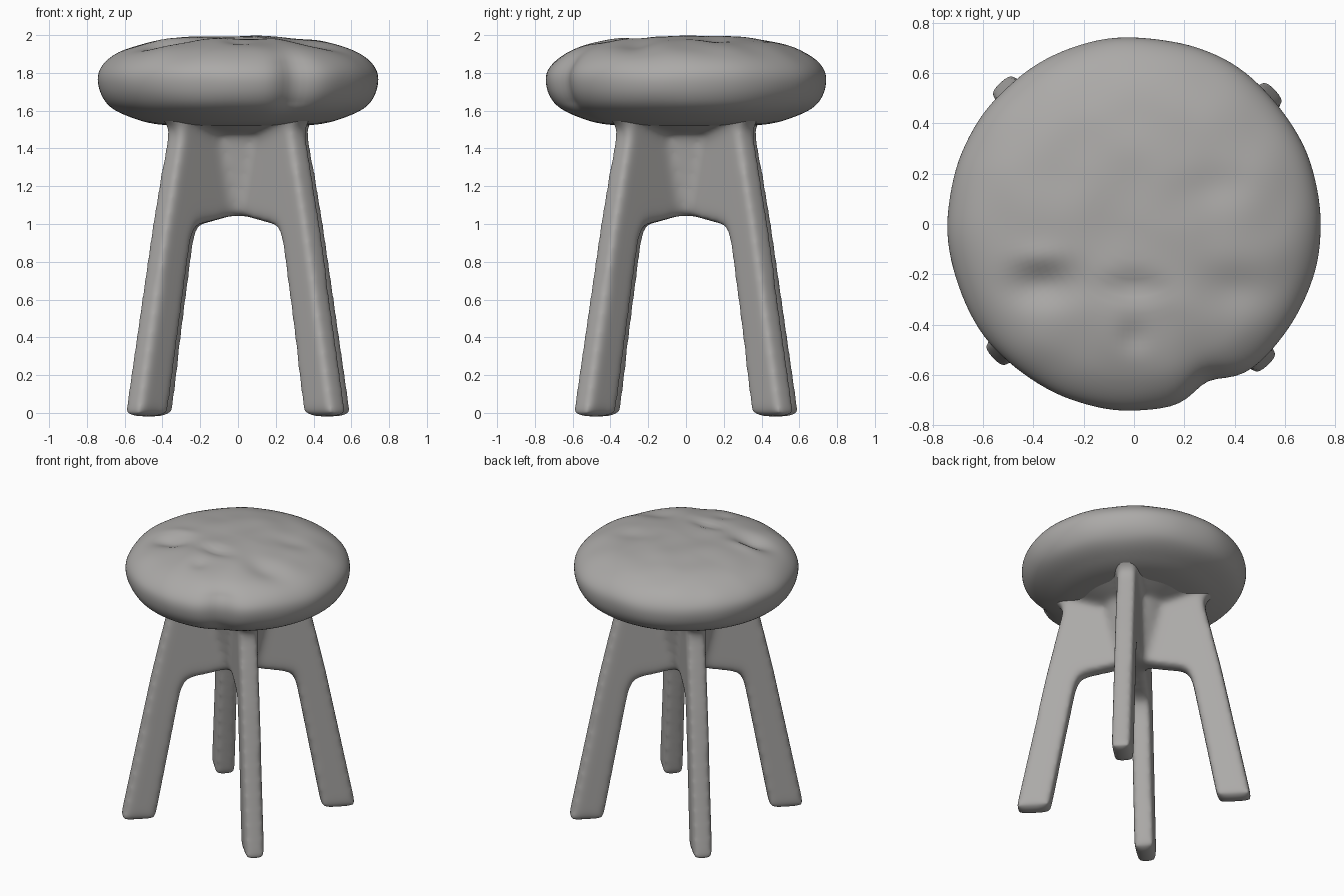
import bpy, bmesh, math
from mathutils import Vector, Matrix, noise

if "Cube" in bpy.data.objects:
    bpy.data.objects.remove(bpy.data.objects["Cube"])

# one flat stone-grey colour
grey = bpy.data.materials.new("warm grey")
grey.diffuse_color = (0.41, 0.40, 0.39, 1)
grey.use_nodes = True
grey.node_tree.nodes["Principled BSDF"].inputs["Base Color"].default_value = grey.diffuse_color


def make_object(name, bm):
    bmesh.ops.recalc_face_normals(bm, faces=bm.faces)
    for f in bm.faces:
        f.smooth = True
    mesh = bpy.data.meshes.new(name)
    bm.to_mesh(mesh)
    bm.free()
    mesh.materials.append(grey)
    ob = bpy.data.objects.new(name, mesh)
    bpy.context.collection.objects.link(ob)
    return ob


def smooth_curve(pts, steps):
    """Catmull-Rom curve through the profile points."""
    out = []
    p = [Vector(q) for q in [pts[0]] + pts + [pts[-1]]]
    for a, b, c, d in zip(p, p[1:], p[2:], p[3:]):
        for i in range(steps):
            t = i / steps
            out.append(0.5 * (2 * b + (c - a) * t + (2 * a - 5 * b + 4 * c - d) * t * t
                              + (3 * b - a - 3 * c + d) * t ** 3))
    return out + [p[-1]]


# seat: lathed cushion with soft dents
profile = [(0, 1.993), (0.22, 1.991), (0.42, 1.972), (0.56, 1.938), (0.66, 1.89), (0.722, 1.83),
           (0.742, 1.765), (0.725, 1.685), (0.675, 1.62), (0.58, 1.57), (0.44, 1.53),
           (0.22, 1.515), (0, 1.515)]
# dents in the top: x, y, half width x, half width y, depth
dents = [(-0.36, -0.24, 0.13, 0.08, 0.045), (0.0, -0.25, 0.12, 0.05, 0.025),
         (0.0, -0.45, 0.06, 0.06, 0.015), (0.40, -0.25, 0.15, 0.09, 0.025),
         (0.33, 0.15, 0.12, 0.08, 0.012), (-0.38, -0.13, 0.10, 0.05, -0.010)]

SEG = 128
bm = bmesh.new()
rings = []
for r, z in smooth_curve(profile, 6):
    if r < 1e-4:
        rings.append([bm.verts.new((0, 0, z))])
    else:
        rings.append([bm.verts.new((r * math.cos(2 * math.pi * i / SEG),
                                    r * math.sin(2 * math.pi * i / SEG), z)) for i in range(SEG)])
for a, b in zip(rings, rings[1:]):
    for i in range(SEG):
        j = (i + 1) % SEG
        if len(a) == 1:
            bm.faces.new((a[0], b[i], b[j]))
        elif len(b) == 1:
            bm.faces.new((a[i], b[0], a[j]))
        else:
            bm.faces.new((a[i], b[i], b[j], a[j]))
for v in bm.verts:
    x, y, z = v.co
    top = max(0.0, min(1.0, (z - 1.8) / 0.12))
    for dx, dy, wx, wy, depth in dents:
        v.co.z -= top * depth * math.exp(-((x - dx) / wx) ** 2 - ((y - dy) / wy) ** 2)
    v.co.z += top * 0.008 * noise.noise(Vector((x, y, 0)) * 5)
    # notch in the front right rim
    edge = min(1.0, math.hypot(x, y) / 0.7) ** 6
    off = (math.degrees(math.atan2(y, x)) + 65) / 8
    k = 1 - edge * 0.065 * math.exp(-off * off) + edge * 0.01 * noise.noise(v.co * 4)
    v.co.x *= k
    v.co.y *= k
make_object("seat", bm)

# leg frame: four flat rounded legs with webs that meet in the middle
T = 0.132
outline = [(-0.06, 1.6), (-0.06, 1.045), (0.05, 1.045), (0.20, 1.015), (0.355, 0.985),
           (0.39, 0.90), (0.56, -0.022), (0.785, -0.022), (0.58, 1.0), (0.465, 1.50),
           (0.50, 1.54), (0.56, 1.58), (0.54, 1.62)]
bm = bmesh.new()
for i in range(4):
    turn = Matrix.Rotation(math.radians(43.5 + 90 * i), 4, 'Z')
    face = bm.faces.new([bm.verts.new(turn @ Vector((r, -T / 2, z))) for r, z in outline])
    new = bmesh.ops.extrude_face_region(bm, geom=[face], use_keep_orig=True)["geom"]
    verts = [g for g in new if isinstance(g, bmesh.types.BMVert)]
    bmesh.ops.translate(bm, verts=verts, vec=turn.to_3x3() @ Vector((0, T, 0)))
# hub between the webs, and a flare under the seat that the webs flow into
for r1, r2, z1, z2 in [(0.12, 0.22, 1.08, 1.58), (0.24, 0.50, 1.485, 1.58)]:
    bmesh.ops.create_cone(bm, cap_ends=True, segments=48, radius1=r1, radius2=r2, depth=z2 - z1,
                          matrix=Matrix.Translation((0, 0, (z1 + z2) / 2)))
bmesh.ops.triangulate(bm, faces=bm.faces)
frame = make_object("leg_frame", bm)
remesh = frame.modifiers.new("blend", 'REMESH')
remesh.mode = 'VOXEL'
remesh.voxel_size = 0.014
remesh.use_smooth_shade = True
soft = frame.modifiers.new("soften", 'SMOOTH')
soft.factor = 0.5
soft.iterations = 75
